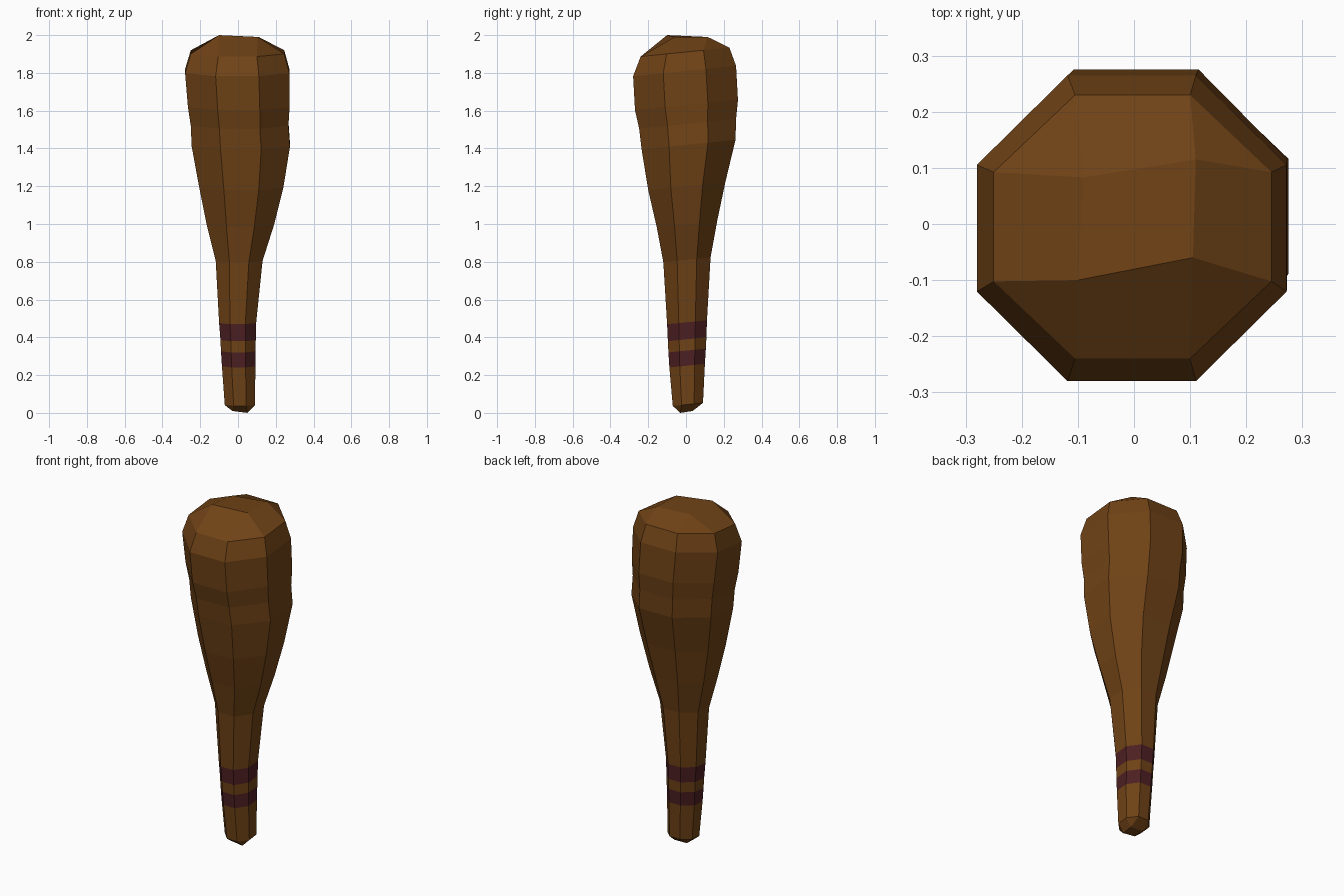
import bpy, bmesh, math

if "Cube" in bpy.data.objects:
    bpy.data.objects.remove(bpy.data.objects["Cube"])

def material(name, color):
    m = bpy.data.materials.new(name)
    m.diffuse_color = (*color, 1)
    m.use_nodes = True
    m.node_tree.nodes["Principled BSDF"].inputs["Base Color"].default_value = m.diffuse_color
    return m

# Profile rings: z, x min, x max, y min, y max
RINGS = [
    (0.045, -0.07, 0.09, -0.07, 0.09),
    (0.25, -0.085, 0.092, -0.088, 0.10),
    (0.33, -0.09, 0.093, -0.093, 0.105),
    (0.39, -0.093, 0.094, -0.096, 0.108),
    (0.48, -0.10, 0.096, -0.10, 0.111),
    (0.81, -0.118, 0.13, -0.12, 0.13),
    (1.00, -0.165, 0.19, -0.155, 0.165),
    (1.20, -0.205, 0.24, -0.20, 0.208),
    (1.42, -0.245, 0.275, -0.235, 0.262),
    (1.53, -0.25, 0.267, -0.248, 0.265),
    (1.63, -0.265, 0.273, -0.27, 0.275),
    (1.81, -0.28, 0.272, -0.28, 0.265),
    (1.91, -0.25, 0.245, -0.24, 0.23),
]
BANDS = (1, 3)   # ring intervals painted as grip bands

bm = bmesh.new()

# Eight-sided shaft and head, rings tilted slightly in the handle
k = math.tan(math.pi / 8)
OCT = [(1, k), (k, 1), (-k, 1), (-1, k), (-1, -k), (-k, -1), (k, -1), (1, -k)]
loops = []
for z, x0, x1, y0, y1 in RINGS:
    cx, cy, rx, ry = (x0 + x1) / 2, (y0 + y1) / 2, (x1 - x0) / 2, (y1 - y0) / 2
    loops.append([bm.verts.new((cx + rx * u, cy + ry * v, z + 0.1 * ry * v))
                  for u, v in OCT])
for i, (a, b) in enumerate(zip(loops, loops[1:])):
    for j in range(8):
        n = (j + 1) % 8
        f = bm.faces.new((a[j], a[n], b[n], b[j]))
        f.material_index = 1 if i in BANDS else 0

# Domed end: central quad, four side quads and four corner triangles
def cap(ring, corners):
    q = [bm.verts.new(c) for c in corners]
    bm.faces.new(q)
    for c in range(4):
        a, b, nxt = ring[2 * c], ring[2 * c + 1], ring[(2 * c + 2) % 8]
        bm.faces.new((a, b, q[c]))
        bm.faces.new((b, nxt, q[(c + 1) % 4], q[c]))

cap(loops[-1], [(0.11, 0.115, 1.99), (-0.09, 0.083, 1.985),
                (-0.10, -0.10, 2.0), (0.105, -0.06, 1.99)])
cap(loops[0], [(0.05, 0.035, 0.01), (-0.03, 0.035, 0.012),
               (-0.03, -0.03, 0.01), (0.05, -0.03, 0.0)])
bmesh.ops.recalc_face_normals(bm, faces=bm.faces)

mesh = bpy.data.meshes.new("wooden_club")
bm.to_mesh(mesh)
bm.free()
mesh.materials.append(material("wood", (0.16, 0.055, 0.008)))
mesh.materials.append(material("grip_band", (0.075, 0.014, 0.016)))
club = bpy.data.objects.new("wooden_club", mesh)
bpy.context.collection.objects.link(club)
